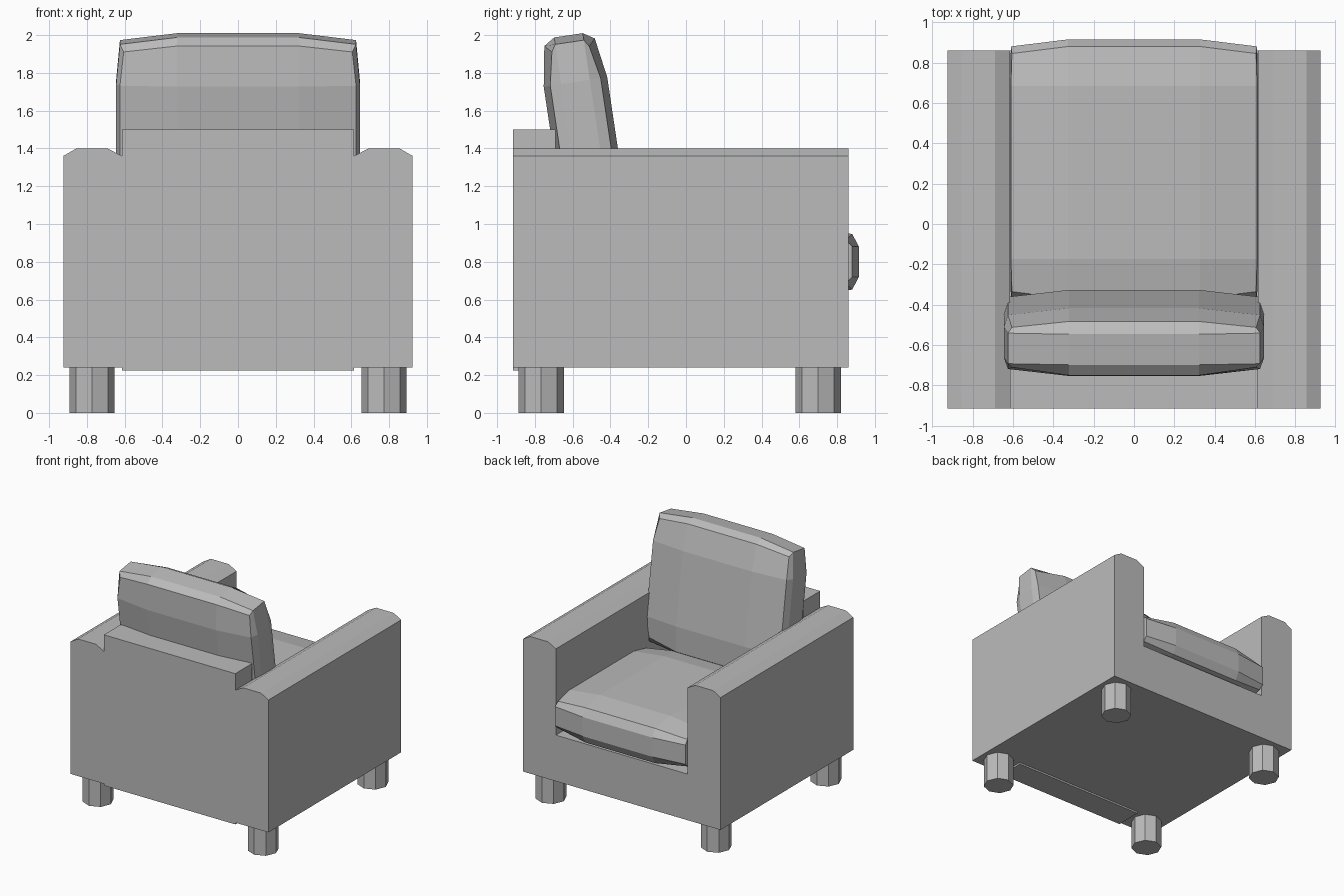
import bpy
import bmesh
from math import radians
from mathutils import Matrix, Vector

cube = bpy.data.objects.get("Cube")
if cube:
    bpy.data.objects.remove(cube, do_unlink=True)

# One plain upholstery colour
GREY = (0.5, 0.5, 0.5, 1.0)
grey = bpy.data.materials.new("plain_grey")
grey.use_nodes = True
grey.diffuse_color = GREY
grey.node_tree.nodes["Principled BSDF"].inputs["Base Color"].default_value = GREY


def finish(bm, name):
    bmesh.ops.recalc_face_normals(bm, faces=bm.faces)
    mesh = bpy.data.meshes.new(name)
    bm.to_mesh(mesh)
    bm.free()
    mesh.materials.append(grey)
    obj = bpy.data.objects.new(name, mesh)
    bpy.context.collection.objects.link(obj)
    return obj


def box(name, low, high):
    low, high = Vector(low), Vector(high)
    bm = bmesh.new()
    bmesh.ops.create_cube(bm, size=1)
    for v in bm.verts:
        v.co = (low + high) / 2 + v.co * (high - low)
    return finish(bm, name)


def arm(name, side):
    # Chamfered-top profile pushed along y
    profile = [(0.615, 0.24), (0.925, 0.24), (0.925, 1.36),
               (0.855, 1.4), (0.69, 1.4), (0.615, 1.36)]
    bm = bmesh.new()
    face = bm.faces.new([bm.verts.new((side * x, -0.915, z)) for x, z in profile])
    new = bmesh.ops.extrude_face_region(bm, geom=[face])["geom"]
    bmesh.ops.translate(bm, vec=(0, 1.775, 0),
                        verts=[g for g in new if isinstance(g, bmesh.types.BMVert)])
    bm.faces.new([v for v in face.verts]) if not face.is_valid else None
    return finish(bm, name)


def cushion(name, centre, half, inner, sink, tilt=0):
    # Three-by-three box whose edges and corners sink in to leave puffed faces
    bm = bmesh.new()
    bmesh.ops.create_cube(bm, size=2)
    bmesh.ops.subdivide_edges(bm, edges=bm.edges[:], cuts=2, use_grid_fill=True)
    turn = Matrix.Rotation(radians(tilt), 3, "X")
    for v in bm.verts:
        edge = [abs(c) > 0.9 for c in v.co]
        co = Vector()
        for i in range(3):
            sign = 1 if v.co[i] > 0 else -1
            if edge[i]:
                co[i] = sign * (half[i] - sink[i] * (sum(edge) - 1))
            else:
                co[i] = sign * half[i] * inner[i]
        v.co = turn @ co + Vector(centre)
    return finish(bm, name)


def leg(name, x, y):
    bm = bmesh.new()
    bmesh.ops.create_cone(bm, cap_ends=True, segments=8, radius1=0.12, radius2=0.12,
                          depth=0.25, matrix=Matrix.Translation((x, y, 0.125)))
    return finish(bm, name)


# Frame
box("seat_base", (-0.615, -0.7, 0.24), (0.615, 0.86, 0.63))
box("back_panel", (-0.615, -0.915, 0.225), (0.615, -0.69, 1.5))

# Arms and legs on both sides
for side, word in ((1, "left"), (-1, "right")):
    arm(word + "_arm", side)
    leg(word + "_leg_a", side * 0.773, -0.767)
    leg(word + "_leg_b", side * 0.773, 0.7)

# Cushions
cushion("seat_cushion", (0, 0.255, 0.8), (0.615, 0.66, 0.18),
        (0.53, 0.65, 0.45), (0.005, 0.035, 0.033))
cushion("back_cushion", (0, -0.54, 1.45), (0.645, 0.17, 0.555),
        (0.5, 0.45, 0.55), (0.02, 0.035, 0.037), tilt=8.5)
